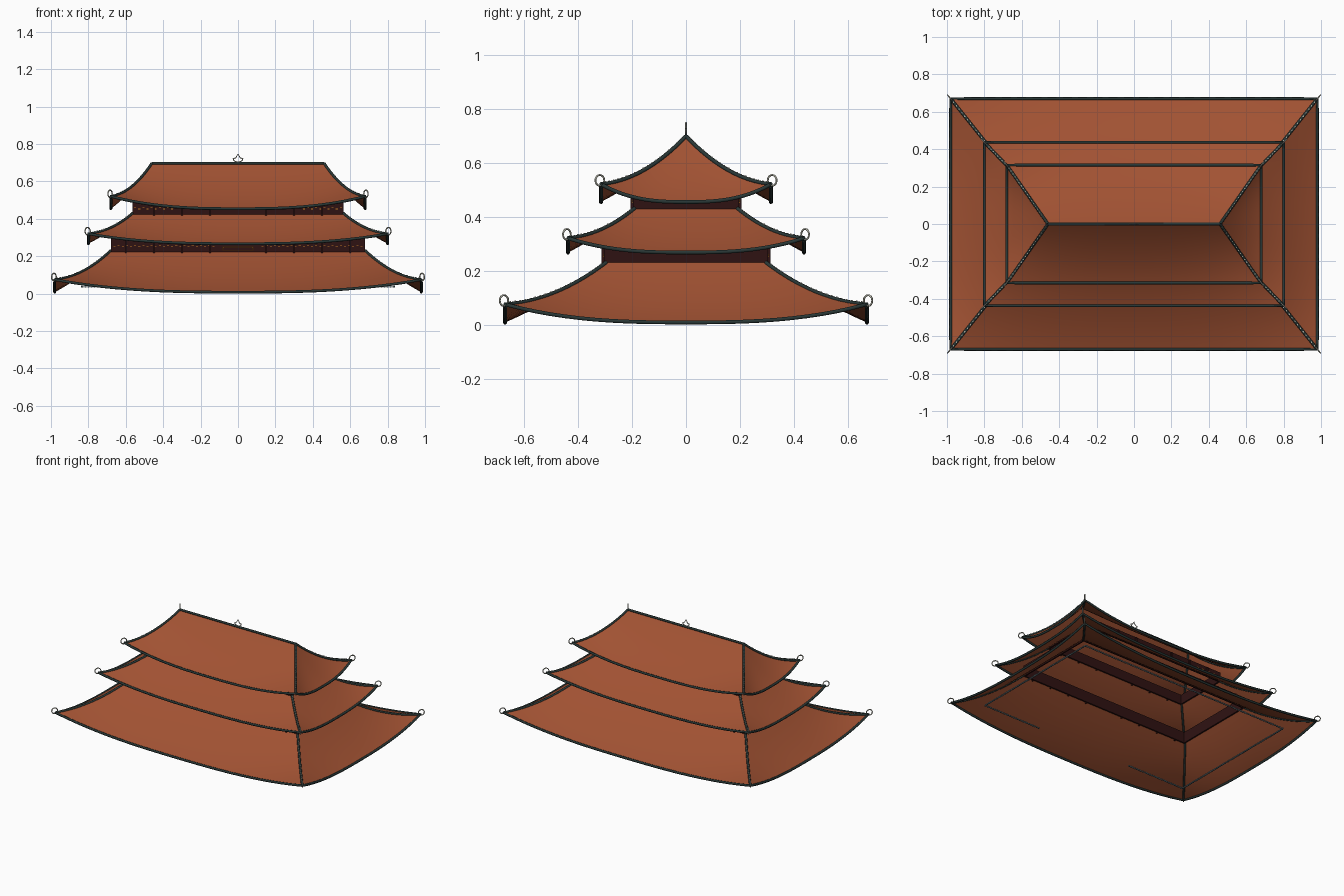
import bpy, bmesh, math
from mathutils import Vector, Matrix

if "Cube" in bpy.data.objects:
    bpy.data.objects.remove(bpy.data.objects["Cube"])


def material(name, rgb):
    m = bpy.data.materials.new(name)
    m.diffuse_color = (*rgb, 1)
    m.use_nodes = True
    m.node_tree.nodes["Principled BSDF"].inputs["Base Color"].default_value = m.diffuse_color
    return m


TILE = material("terracotta_tile", (0.36, 0.085, 0.033))
TRIM = material("dark_slate_trim", (0.022, 0.038, 0.036))
WALL = material("dark_maroon_wood", (0.028, 0.006, 0.006))
GOLD = material("gold", (0.55, 0.2, 0.02))
PALE = material("pale_stone", (0.5, 0.5, 0.42))
GREY = material("blue_grey_stone", (0.14, 0.19, 0.21))

# name, eave half size, top half size, top z, eave corner z, eave middle z
TIERS = [
    ("lower", (0.98, 0.67), (0.68, 0.295), 0.23, 0.075, 0.008),
    ("middle", (0.80, 0.437), (0.562, 0.19), 0.43, 0.32, 0.267),
    ("upper", (0.68, 0.315), (0.46, 0.0), 0.697, 0.52, 0.454),
]


def finish(name, bm, mat, smooth=False):
    bmesh.ops.recalc_face_normals(bm, faces=bm.faces)
    me = bpy.data.meshes.new(name)
    bm.to_mesh(me)
    bm.free()
    me.materials.append(mat)
    ob = bpy.data.objects.new(name, me)
    bpy.context.collection.objects.link(ob)
    if smooth:
        bpy.ops.object.select_all(action='DESELECT')
        ob.select_set(True)
        bpy.context.view_layer.objects.active = ob
        bpy.ops.object.shade_smooth_by_angle(angle=math.radians(30))
    return ob


def add_box(bm, centre, size):
    m = Matrix.Translation(centre) @ Matrix.Diagonal((*size, 1))
    bmesh.ops.create_cube(bm, size=1, matrix=m)


def tubes(name, paths, radius, mat, cyclic=False):
    cu = bpy.data.curves.new(name, 'CURVE')
    cu.dimensions = '3D'
    cu.bevel_depth = radius
    cu.bevel_resolution = 1
    cu.use_fill_caps = True
    for path in paths:
        sp = cu.splines.new('POLY')
        sp.points.add(len(path) - 1)
        for p, co in zip(sp.points, path):
            p.co = (*co, 1)
        sp.use_cyclic_u = cyclic
    cu.materials.append(mat)
    ob = bpy.data.objects.new(name, cu)
    bpy.context.collection.objects.link(ob)
    return ob


def roof_point(tier, side, t, s):
    """t runs from top (0) to eave (1), s runs along the eave (-1 to 1)."""
    _, (ex, ey), (tx, ty), top, corner, mid = tier
    hx, hy = tx + (ex - tx) * t, ty + (ey - ty) * t
    z = top - (top - corner) * (1.85 * t - 0.85 * t * t)
    z -= (corner - mid) * (1 - abs(s) ** 2.7) * t * t
    return Vector([(s * hx, -hy, z), (hx, s * hy, z),
                   (-s * hx, hy, z), (-hx, -s * hy, z)][side])


NS, NT = 24, 12
for tier in TIERS:
    label, (ex, ey), (tx, ty), top, corner, mid = tier

    # swept roof sheet
    bm = bmesh.new()
    for side in range(4):
        rows = [[bm.verts.new(roof_point(tier, side, j / NT, 2 * i / NS - 1))
                 for i in range(NS + 1)] for j in range(NT + 1)]
        for j in range(NT):
            for i in range(NS):
                bm.faces.new((rows[j][i], rows[j + 1][i],
                              rows[j + 1][i + 1], rows[j][i + 1]))
    bmesh.ops.remove_doubles(bm, verts=bm.verts, dist=0.0001)
    bmesh.ops.dissolve_degenerate(bm, edges=bm.edges, dist=0.0001)
    finish(label + "_roof", bm, TILE, True)

    # dark edging along the eaves
    eave = [roof_point(tier, side, 1, 2 * i / NS - 1)
            for side in range(4) for i in range(NS)]
    tubes(label + "_eave_edge", [eave], 0.008, TRIM, True)

    # hip ridges with pale beads
    hips = [[roof_point(tier, side, j / 16, 1) for j in range(17)]
            for side in range(4)]
    tubes(label + "_hip_ridges", hips, 0.008, TRIM)
    bm = bmesh.new()
    for side in range(4):
        for j in range(1, 20):
            p = roof_point(tier, side, j / 20, 1)
            add_box(bm, p + Vector((0, 0, 0.007)), (0.006, 0.006, 0.006))
    finish(label + "_hip_beads", bm, PALE)

    # ring finials standing on the corners
    rings = []
    d = Vector((ex - tx, ey - ty, 0)).normalized()
    for sx in (-1, 1):
        for sy in (-1, 1):
            c = Vector((sx * (ex + 0.004), sy * (ey + 0.004), corner + 0.014))
            u = Vector((sx * d.x, sy * d.y, 0))
            rings.append([c + u * 0.02 * math.cos(a) + Vector((0, 0, 0.02 * math.sin(a)))
                          for a in [k * math.tau / 16 for k in range(16)]])
    tubes(label + "_corner_rings", rings, 0.0035, PALE, True)

# main ridge
tubes("main_ridge", [[(-0.46, 0, 0.697), (0.46, 0, 0.697)]], 0.008, TRIM)

# flat finial on the ridge: three petals above a low cradle
arc = [(0.026 * math.cos(a), 0, 0.722 + 0.018 * math.sin(a))
       for a in [math.pi + k * math.pi / 10 for k in range(11)]]
petal = [(-0.026, 0, 0.722), (-0.012, 0, 0.726), (0, 0, 0.747),
         (0.012, 0, 0.726), (0.026, 0, 0.722)]
tubes("ridge_finial", [arc, petal], 0.003, PALE)

# wall bands between the roofs: half x, half y, bottom, top, post spacing
for label, wx, wy, z0, z1, gap in (("middle", 0.68, 0.303, 0.222, 0.30, 0.15),
                                   ("upper", 0.565, 0.197, 0.422, 0.49, 0.15)):
    bm = bmesh.new()
    zc, h = (z0 + z1) / 2, z1 - z0
    for sg in (-1, 1):
        add_box(bm, (0, sg * (wy - 0.005), zc), (2 * wx, 0.01, h))
        add_box(bm, (sg * (wx - 0.005), 0, zc), (0.01, 2 * wy - 0.02, h))
    finish(label + "_wall", bm, WALL)

    # small posts on the long walls
    bm = bmesh.new()
    n = int(wx / gap)
    for sg in (-1, 1):
        for i in range(-n, n + 1):
            if i:
                add_box(bm, (i * gap, sg * (wy + 0.003), zc - 0.004),
                        (0.01, 0.012, h))
    finish(label + "_posts", bm, WALL)

    # broken gold frieze on the front and back
    bm = bmesh.new()
    k = int(wx / 0.022)
    for sg in (-1, 1):
        for i in range(-k, k + 1):
            x = i * 0.022
            if abs(x) > (0.12 if label == "middle" else 0.33):
                add_box(bm, (x, sg * (wy + 0.002), z0 + 0.031 + 0.006 * (i % 2)),
                        (0.011, 0.004, 0.004))
    finish(label + "_gold_frieze", bm, GOLD)

# framed panel over the entrance
bm = bmesh.new()
for z in (0.232, 0.25):
    add_box(bm, (0, -0.308, z), (0.16, 0.008, 0.004))
for x in (-0.08, 0.08):
    add_box(bm, (x, -0.308, 0.241), (0.004, 0.008, 0.022))
finish("entrance_panel_frame", bm, GOLD)

# thin dashed plate line under the lowest roof, open at the front middle
bm = bmesh.new()
STEP = 0.016
for i in range(-52, 53):
    x = i * STEP
    add_box(bm, (x, 0.505, 0.036), (0.01, 0.01, 0.008))
    if abs(x) > 0.38:
        add_box(bm, (x, -0.505, 0.036), (0.01, 0.01, 0.008))
for i in range(-31, 32):
    for sx in (-1, 1):
        add_box(bm, (sx * 0.835, i * STEP, 0.036), (0.01, 0.01, 0.008))
finish("under_roof_plate", bm, GREY)
